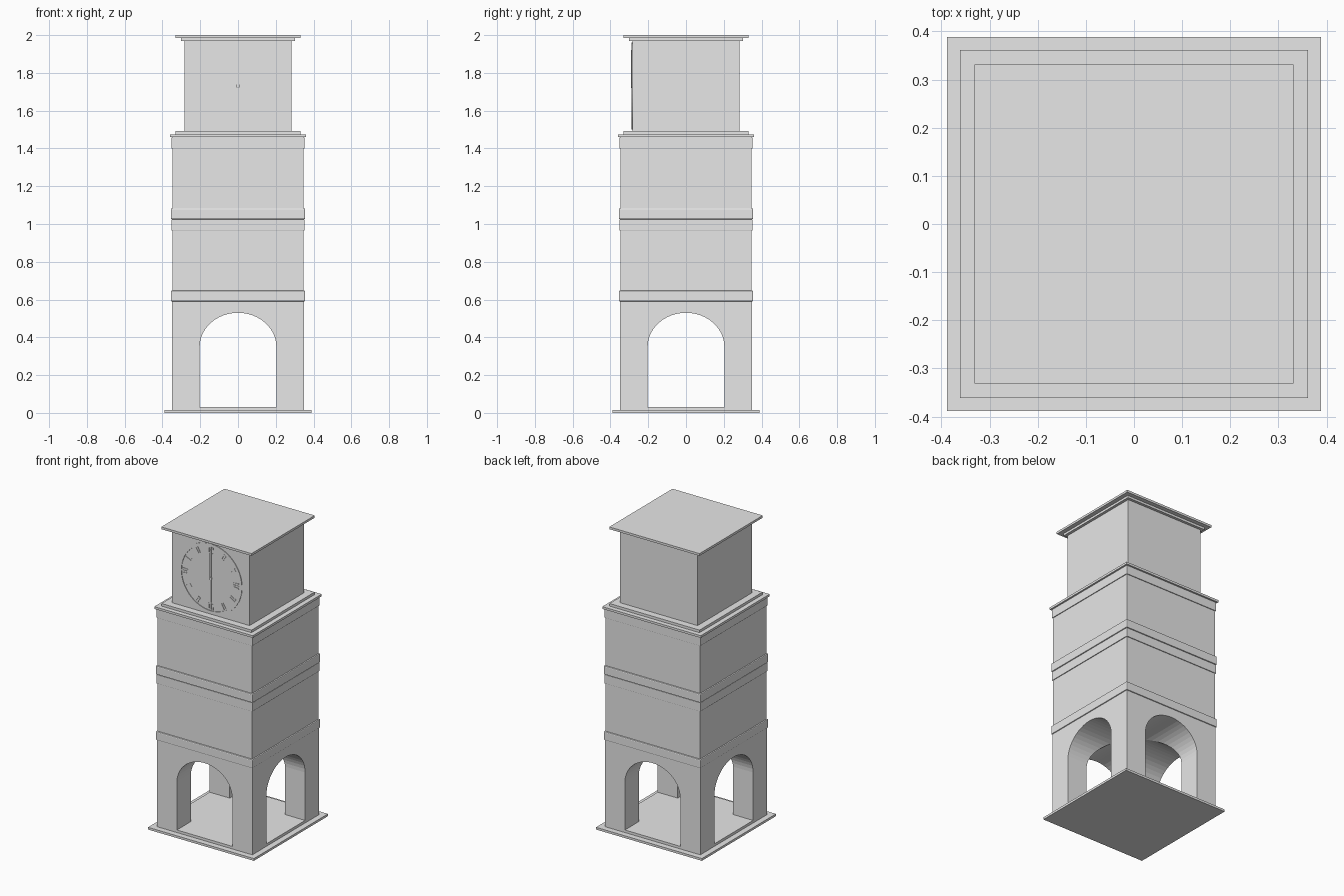
import bpy, bmesh, math
from mathutils import Matrix, Vector

cube = bpy.data.objects.get("Cube")
if cube:
    bpy.data.objects.remove(cube, do_unlink=True)

stone = bpy.data.materials.new("stone_grey")
stone.use_nodes = True
GREY = (0.8, 0.8, 0.8, 1)
stone.diffuse_color = GREY
stone.node_tree.nodes["Principled BSDF"].inputs["Base Color"].default_value = GREY


def finish(name, bm):
    bmesh.ops.recalc_face_normals(bm, faces=bm.faces)
    mesh = bpy.data.meshes.new(name)
    bm.to_mesh(mesh)
    bm.free()
    mesh.materials.append(stone)
    obj = bpy.data.objects.new(name, mesh)
    bpy.context.collection.objects.link(obj)
    return obj


def add_box(bm, size, matrix):
    bmesh.ops.create_cube(bm, size=1, matrix=matrix @ Matrix.Diagonal((*size, 1)))


def slab(name, half, z0, z1, bevel=0):
    """Square block centred on the tower axis."""
    bm = bmesh.new()
    add_box(bm, (2 * half, 2 * half, z1 - z0), Matrix.Translation((0, 0, (z0 + z1) / 2)))
    if bevel:
        bmesh.ops.bevel(bm, geom=bm.edges[:], offset=bevel, segments=2,
                        profile=0.5, affect='EDGES')
    return finish(name, bm)


def arch_cutter(name, turn):
    """Round-headed tunnel running right through the tower."""
    half, spring, rise, steps = 0.203, 0.35, 0.18, 24
    profile = [(-half, -0.1), (half, -0.1)]
    for i in range(steps + 1):
        a = math.pi * i / steps
        profile.append((half * math.cos(a), spring + rise * math.sin(a)))
    bm = bmesh.new()
    face = bm.faces.new([bm.verts.new((x, -0.6, z)) for x, z in profile])
    out = bmesh.ops.extrude_face_region(bm, geom=[face])
    moved = [v for v in out["geom"] if isinstance(v, bmesh.types.BMVert)]
    bmesh.ops.translate(bm, verts=moved, vec=(0, 1.2, 0))
    bmesh.ops.rotate(bm, verts=bm.verts, cent=(0, 0, 0), matrix=Matrix.Rotation(turn, 3, 'Z'))
    obj = finish(name, bm)
    obj.hide_render = True
    return obj


# Base and open ground storey with crossing arches
slab("base_plate", 0.388, 0, 0.015)
slab("ground_floor", 0.35, 0.015, 0.032)
arcade = slab("arcade", 0.35, 0.032, 0.59)
bpy.context.view_layer.objects.active = arcade
for name, turn in (("arch_cutter_front", 0), ("arch_cutter_side", math.pi / 2)):
    cutter = arch_cutter(name, turn)
    mod = arcade.modifiers.new(name, 'BOOLEAN')
    mod.operation = 'DIFFERENCE'
    mod.solver = 'EXACT'
    mod.object = cutter
    bpy.ops.object.modifier_apply(modifier=mod.name)
    bpy.data.objects.remove(cutter, do_unlink=True)

# Two matching storeys, each with a lower and an upper band
for name, z in (("middle", 0.59), ("upper", 1.025)):
    slab(name + "_storey", 0.347, z, z + 0.435)
    slab(name + "_lower_band", 0.356, z, z + 0.058, 0.006)
    slab(name + "_upper_band", 0.352, z + 0.375, z + 0.434, 0.002)

# Stepped cornice, clock room and stepped roof
slab("cornice_lower", 0.361, 1.46, 1.475)
slab("cornice_upper", 0.33, 1.475, 1.492)
slab("clock_room", 0.284, 1.492, 1.97)
slab("roof_lower", 0.302, 1.97, 1.985)
slab("roof_upper", 0.331, 1.985, 2.0)

# Clock on the front wall
WALL = -0.284
CENTRE = Vector((0, WALL, 1.73))


def dial_matrix(angle, radius, depth):
    """Place a part on the dial, angle measured clockwise from the top."""
    return (Matrix.Translation(CENTRE) @ Matrix.Rotation(angle, 4, 'Y')
            @ Matrix.Translation((0, -depth / 2, radius)))


bm = bmesh.new()
rings = []
for r, y in ((0.23, 0.001), (0.23, -0.004), (0.214, -0.004), (0.214, 0.001)):
    rings.append([bm.verts.new(CENTRE + Vector((r * math.sin(a), y, r * math.cos(a))))
                  for a in (math.tau * i / 64 for i in range(64))])
for k in range(4):
    a, b = rings[k], rings[(k + 1) % 4]
    for i in range(64):
        j = (i + 1) % 64
        bm.faces.new((a[i], a[j], b[j], b[i]))
finish("clock_rim", bm)

# Hour marks: groups of thin strokes
bm = bmesh.new()
for hour in range(12):
    strokes = 3 if hour % 3 == 0 else 2
    for s in range(strokes):
        offset = (s - (strokes - 1) / 2) * 0.075
        add_box(bm, (0.006, 0.003, 0.04), dial_matrix(hour * math.tau / 12 + offset, 0.187, 0.003))
finish("hour_marks", bm)


def hand(name, angle, length, width, depth):
    bm = bmesh.new()
    add_box(bm, (width, depth, length), dial_matrix(angle, length / 2, depth))
    finish(name, bm)


hand("minute_hand", 0, 0.19, 0.012, 0.007)
hand("hour_hand", math.pi, 0.16, 0.008, 0.004)

bm = bmesh.new()
bmesh.ops.create_cone(bm, cap_ends=True, segments=16, radius1=0.01, radius2=0.01, depth=0.008,
                      matrix=Matrix.Translation(CENTRE + Vector((0, -0.004, 0)))
                      @ Matrix.Rotation(math.pi / 2, 4, 'X'))
finish("hand_pin", bm)
